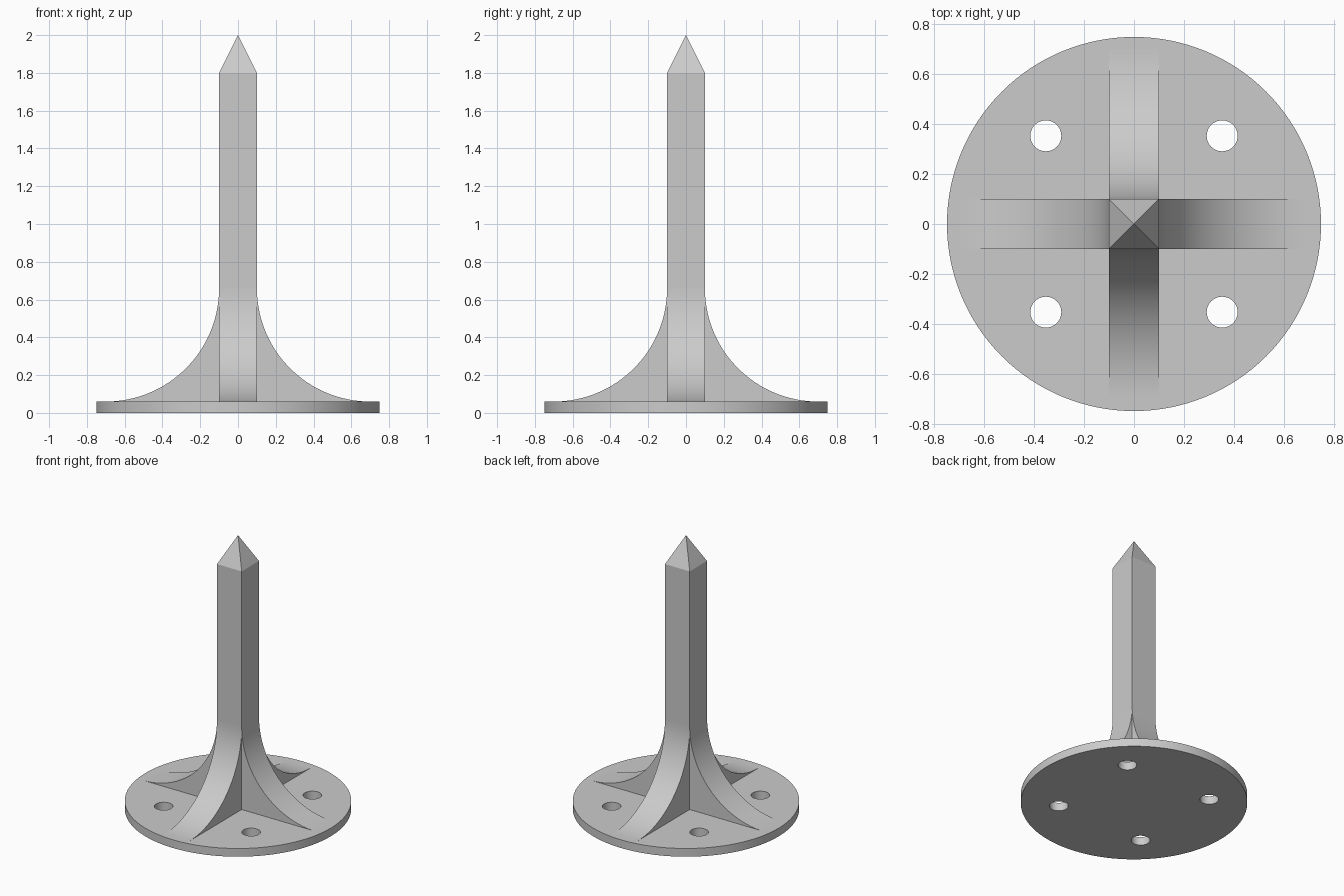
import bpy, bmesh, math
from mathutils import Matrix, Vector

cube = bpy.data.objects.get("Cube")
if cube:
    bpy.data.objects.remove(cube, do_unlink=True)

BASE_R, BASE_H = 0.75, 0.06
HALF = 0.1
FILLET = 0.6
SHOULDER, TIP = 1.8, 2.0

grey = bpy.data.materials.new("plain_grey")
grey.use_nodes = True
colour = (0.6, 0.6, 0.6, 1)
grey.diffuse_color = colour
grey.node_tree.nodes["Principled BSDF"].inputs["Base Color"].default_value = colour


def make(name, bm):
    bmesh.ops.recalc_face_normals(bm, faces=bm.faces)
    mesh = bpy.data.meshes.new(name)
    bm.to_mesh(mesh)
    bm.free()
    mesh.materials.append(grey)
    obj = bpy.data.objects.new(name, mesh)
    bpy.context.collection.objects.link(obj)
    return obj


def activate(obj):
    bpy.ops.object.select_all(action='DESELECT')
    obj.select_set(True)
    bpy.context.view_layer.objects.active = obj


def smooth(obj):
    activate(obj)
    bpy.ops.object.shade_smooth_by_angle(angle=math.radians(30))


def add_cylinder(bm, radius, depth, centre, sides):
    bmesh.ops.create_cone(bm, cap_ends=True, segments=sides, radius1=radius,
                          radius2=radius, depth=depth,
                          matrix=Matrix.Translation(centre))


# Round base plate
bm = bmesh.new()
add_cylinder(bm, BASE_R, BASE_H, (0, 0, BASE_H / 2), 128)
base = make("base_plate", bm)

# Four screw holes cut through the plate
bm = bmesh.new()
for i in range(4):
    a = math.radians(45 + 90 * i)
    add_cylinder(bm, 0.062, 0.3, (0.5 * math.cos(a), 0.5 * math.sin(a), BASE_H / 2), 48)
cutter = make("hole_cutter", bm)
cutter.hide_render = True
activate(base)
mod = base.modifiers.new("holes", 'BOOLEAN')
mod.operation = 'DIFFERENCE'
mod.solver = 'EXACT'
mod.object = cutter
bpy.ops.object.modifier_apply(modifier=mod.name)
bpy.data.objects.remove(cutter, do_unlink=True)
smooth(base)

# Square post with a pyramid point
bm = bmesh.new()
corners = [(-HALF, -HALF), (HALF, -HALF), (HALF, HALF), (-HALF, HALF)]
low = [bm.verts.new((x, y, BASE_H)) for x, y in corners]
high = [bm.verts.new((x, y, SHOULDER)) for x, y in corners]
tip = bm.verts.new((0, 0, TIP))
bm.faces.new(low)
for i in range(4):
    j = (i + 1) % 4
    bm.faces.new((low[i], low[j], high[j], high[i]))
    bm.faces.new((high[i], high[j], tip))
post = make("post", bm)

# Curved buttresses on the four sides
STEPS = 40
centre = Vector((HALF + FILLET, 0, BASE_H + FILLET))
for i, side in enumerate(("left", "back", "right", "front")):
    bm = bmesh.new()
    profile = [Vector((HALF, 0, BASE_H))]
    for k in range(STEPS + 1):
        a = math.pi * (1.5 - 0.5 * k / STEPS)
        profile.append(centre + FILLET * Vector((math.cos(a), 0, math.sin(a))))
    face = bm.faces.new([bm.verts.new(p - Vector((0, HALF, 0))) for p in profile])
    result = bmesh.ops.extrude_face_region(bm, geom=[face], use_keep_orig=True)
    moved = [g for g in result["geom"] if isinstance(g, bmesh.types.BMVert)]
    bmesh.ops.translate(bm, verts=moved, vec=(0, 2 * HALF, 0))
    bmesh.ops.rotate(bm, verts=bm.verts, cent=(0, 0, 0),
                     matrix=Matrix.Rotation(math.pi / 2 * i, 3, 'Z'))
    smooth(make(side + "_buttress", bm))
